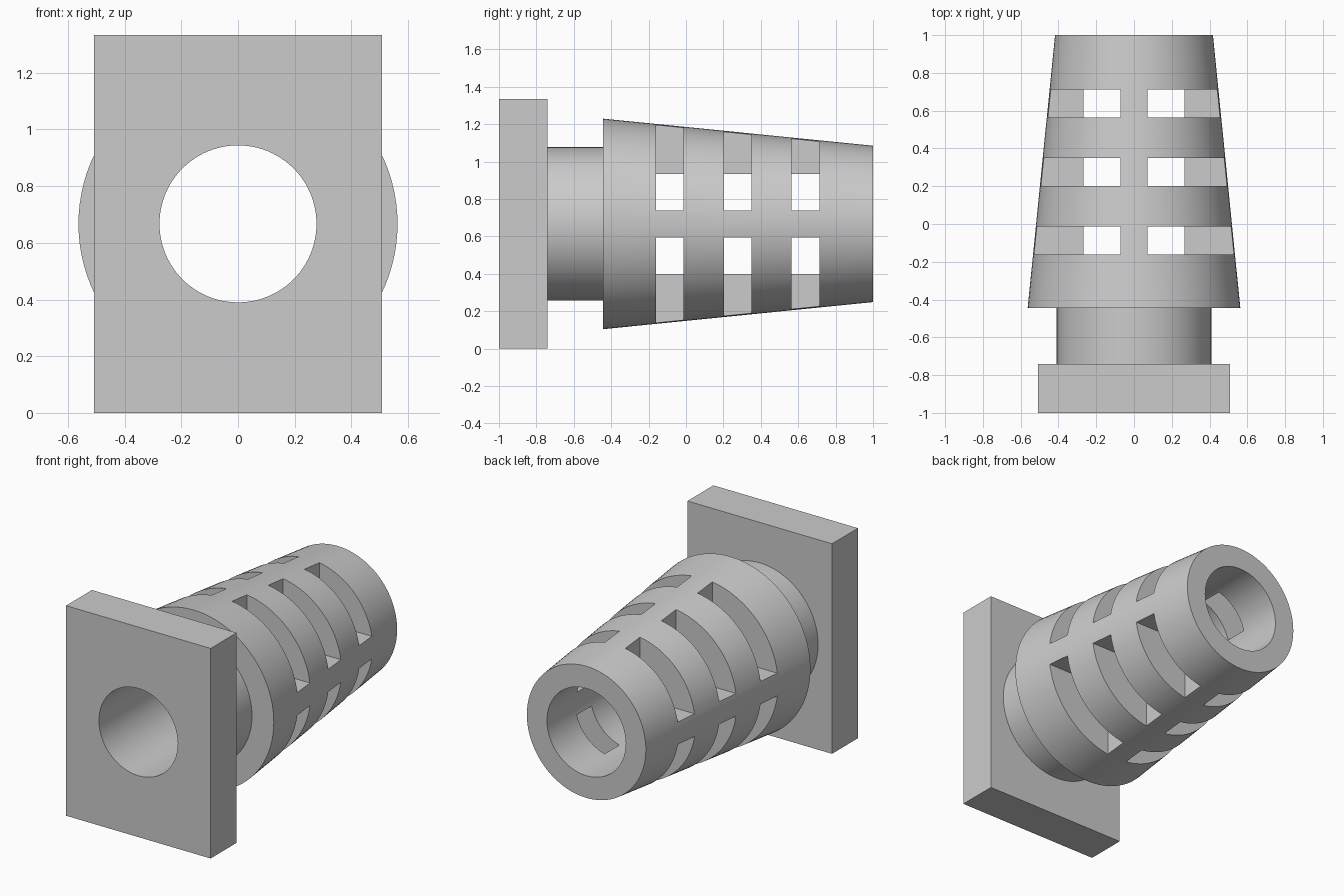
import bpy
import bmesh
import math
from mathutils import Matrix, Vector

if "Cube" in bpy.data.objects:
    bpy.data.objects.remove(bpy.data.objects["Cube"], do_unlink=True)

AXIS_Z = 0.667      # height of the bore axis
BORE = 0.277        # bore radius
RIB = 0.072         # half thickness of the ribs between slots
SEGMENTS = 96

grey = bpy.data.materials.new("light_grey")
grey.use_nodes = True
colour = (0.6, 0.6, 0.6, 1)
grey.diffuse_color = colour
grey.node_tree.nodes["Principled BSDF"].inputs["Base Color"].default_value = colour


def finish(name, bm):
    bmesh.ops.recalc_face_normals(bm, faces=bm.faces)
    mesh = bpy.data.meshes.new(name)
    bm.to_mesh(mesh)
    bm.free()
    mesh.materials.append(grey)
    obj = bpy.data.objects.new(name, mesh)
    bpy.context.collection.objects.link(obj)
    return obj


def add_box(bm, low, high):
    low, high = Vector(low), Vector(high)
    matrix = Matrix.Translation((low + high) / 2) @ Matrix.Diagonal((*(high - low), 1))
    bmesh.ops.create_cube(bm, size=1, matrix=matrix)


def lathe(name, profile):
    """Spin a closed (radius, y) profile around the bore axis."""
    bm = bmesh.new()
    rings = []
    for i in range(SEGMENTS):
        a = math.tau * i / SEGMENTS
        rings.append([bm.verts.new((r * math.cos(a), y, AXIS_Z + r * math.sin(a)))
                      for r, y in profile])
    for i, ring in enumerate(rings):
        after = rings[(i + 1) % SEGMENTS]
        for j in range(len(profile)):
            k = (j + 1) % len(profile)
            bm.faces.new((ring[j], ring[k], after[k], after[j]))
    return finish(name, bm)


def cut(obj, cutter):
    mod = obj.modifiers.new("cut", "BOOLEAN")
    mod.operation = "DIFFERENCE"
    mod.solver = "EXACT"
    mod.object = cutter
    bpy.ops.object.select_all(action="DESELECT")
    bpy.context.view_layer.objects.active = obj
    obj.select_set(True)
    bpy.ops.object.modifier_apply(modifier=mod.name)
    bpy.data.objects.remove(cutter, do_unlink=True)
    bpy.ops.object.shade_smooth_by_angle(angle=math.radians(25))


# Rectangular mounting plate with the bore through it
bm = bmesh.new()
add_box(bm, (-0.508, -1, 0), (0.508, -0.74, 2 * AXIS_Z))
plate = finish("mounting_plate", bm)
bm = bmesh.new()
bmesh.ops.create_cone(bm, cap_ends=True, segments=SEGMENTS, radius1=BORE, radius2=BORE, depth=1,
                      matrix=Matrix.Translation((0, -0.9, AXIS_Z))
                      @ Matrix.Rotation(math.pi / 2, 4, "X"))
cut(plate, finish("bore_cutter", bm))

# Neck and tapered sleeve in one hollow turned part
sleeve = lathe("tapered_sleeve", [(BORE, -0.74), (0.41, -0.74), (0.41, -0.445),
                                  (0.563, -0.445), (0.418, 1), (BORE, 1)])

# Three rows of slots, one in each quadrant
bm = bmesh.new()
for y in (-0.087, 0.276, 0.639):
    for sx in (-1, 1):
        for sz in (-1, 1):
            xs = sorted((sx * RIB, sx * 0.8))
            zs = sorted((AXIS_Z + sz * RIB, AXIS_Z + sz * 0.8))
            add_box(bm, (xs[0], y - 0.074, zs[0]), (xs[1], y + 0.074, zs[1]))
cut(sleeve, finish("slot_cutter", bm))
